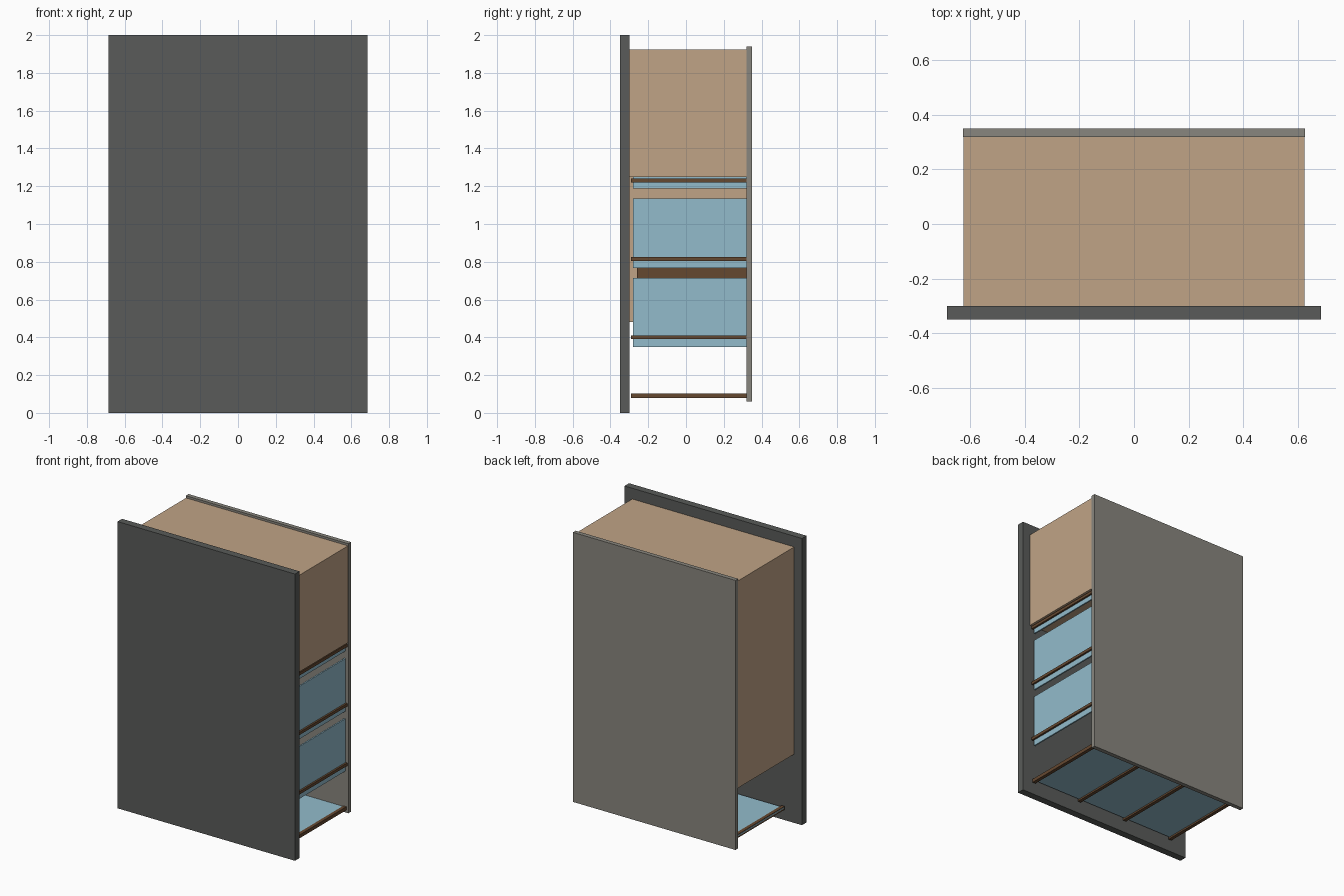
import bpy

if "Cube" in bpy.data.objects:
    bpy.data.objects.remove(bpy.data.objects["Cube"])


def material(name, rgb):
    m = bpy.data.materials.new(name)
    m.diffuse_color = (*rgb, 1)
    m.use_nodes = True
    m.node_tree.nodes["Principled BSDF"].inputs["Base Color"].default_value = m.diffuse_color
    return m


DARK = material("dark_grey", (0.10, 0.105, 0.10))
STONE = material("stone_grey", (0.25, 0.24, 0.21))
TAN = material("tan_wall", (0.53, 0.37, 0.24))
GLASS = material("blue_glass", (0.29, 0.50, 0.60))
BROWN = material("brown_timber", (0.13, 0.065, 0.03))


def box(name, x, y, z, mat):
    """Box from (min, max) pairs on each axis."""
    bpy.ops.mesh.primitive_cube_add(
        size=1, location=[(a + b) / 2 for a, b in (x, y, z)])
    ob = bpy.context.object
    ob.name = name
    ob.scale = [b - a for a, b in (x, y, z)]
    bpy.ops.object.transform_apply(location=False, rotation=False, scale=True)
    ob.data.materials.append(mat)
    return ob


# Large front and back slabs
box("front_slab", (-0.685, 0.685), (-0.35, -0.30), (0, 2), DARK)
box("back_slab", (-0.627, 0.627), (0.32, 0.35), (0.06, 1.94), STONE)

# Thin walls between the slabs, with an L-shaped plan
WALL_Y = (-0.30, 0.32)
T = 0.03
box("top_wall", (-0.625, 0.625), WALL_Y, (1.925 - T, 1.925), TAN)
box("left_wall", (-0.625, -0.625 + T), WALL_Y, (0.48, 1.925 - T), TAN)
box("right_wall", (0.625 - T, 0.625), WALL_Y, (1.25, 1.925 - T), TAN)
box("lower_wall", (-0.625 + T, 0.05), WALL_Y, (0.48, 0.48 + T), TAN)
box("partition_wall", (0.05 - T, 0.05), WALL_Y, (0.48 + T, 1.25 + T), TAN)
box("inner_cross_wall", (0.05, 0.625 - T), WALL_Y, (1.25, 1.25 + T), TAN)
box("inner_door", (0.05, 0.06), (-0.26, 0.32), (0.64, 0.86), BROWN)

# Side glazing with its mullions
for i, (z0, z1) in enumerate(((0.35, 0.715), (0.767, 1.135), (1.187, 1.25))):
    box(f"side_pane_{i}", (0.597, 0.607), (-0.28, 0.32), (z0, z1), GLASS)
for i, z in enumerate((0.40, 0.815, 1.23)):
    box(f"side_mullion_{i}", (0.595, 0.62), (-0.29, 0.32),
        (z - 0.01, z + 0.01), BROWN)

# Bottom glazing with its mullions
box("bottom_pane", (-0.56, 0.60), (-0.28, 0.32), (0.09, 0.098), GLASS)
for i in range(4):
    x = 0.60 - 0.382 * i
    box(f"bottom_mullion_{i}", (x - 0.012, x + 0.012), (-0.29, 0.32),
        (0.078, 0.102), BROWN)
